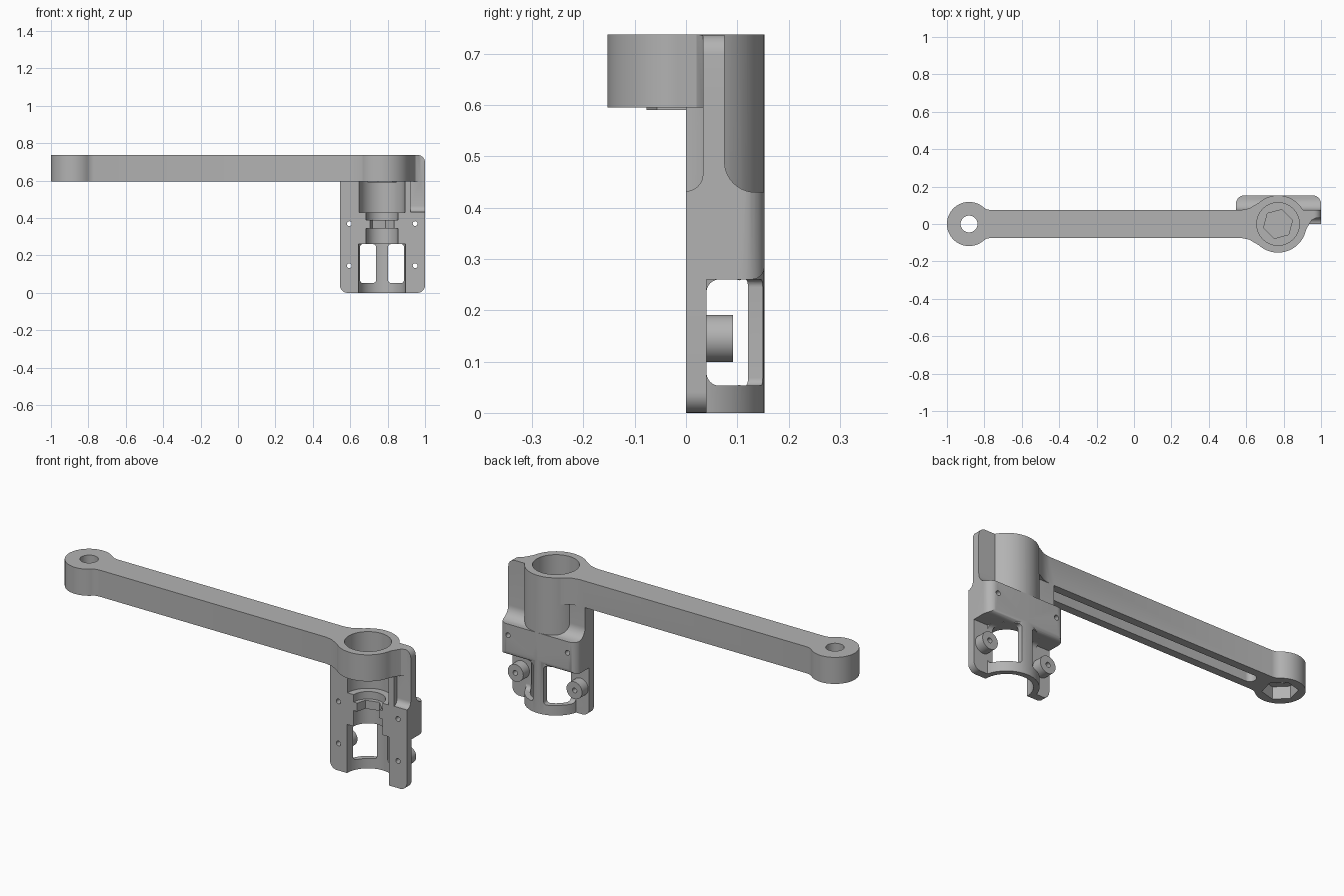
import bpy, bmesh, math

cube = bpy.data.objects.get("Cube")
if cube:
    bpy.data.objects.remove(cube)

CX = 0.77          # axis of the socket
END = -0.882       # axis of the far eye
LOW, TOP = 0.595, 0.737


def arc(cx, cy, r, a0=0, a1=360, n=64):
    full = a1 - a0 == 360
    steps = n if full else n + 1
    angles = [math.radians(a0 + (a1 - a0) * i / n) for i in range(steps)]
    return [(cx + r * math.cos(a), cy + r * math.sin(a)) for a in angles]


def rounded(x0, x1, y0, y1, r):
    corners = ((x1 - r, y1 - r), (x0 + r, y1 - r), (x0 + r, y0 + r), (x1 - r, y0 + r))
    out = []
    for i, (x, y) in enumerate(corners):
        out += arc(x, y, r, 90 * i, 90 * i + 90, 8)
    return out


def prism(name, outline, axis, a, b):
    """Extrude an outline along one axis from a to b."""
    place = {"x": lambda u, v, w: (w, u, v),
             "y": lambda u, v, w: (u, w, v),
             "z": lambda u, v, w: (u, v, w)}[axis]
    bm = bmesh.new()
    ends = [[bm.verts.new(place(u, v, w)) for u, v in outline] for w in (a, b)]
    bm.faces.new(ends[0])
    bm.faces.new(ends[1][::-1])
    n = len(outline)
    for i in range(n):
        j = (i + 1) % n
        bm.faces.new((ends[0][i], ends[1][i], ends[1][j], ends[0][j]))
    bmesh.ops.recalc_face_normals(bm, faces=bm.faces[:])
    mesh = bpy.data.meshes.new(name)
    bm.to_mesh(mesh)
    bm.free()
    ob = bpy.data.objects.new(name, mesh)
    bpy.context.collection.objects.link(ob)
    return ob


def box(name, x0, x1, y0, y1, z0, z1):
    return prism(name, [(x0, y0), (x1, y0), (x1, y1), (x0, y1)], "z", z0, z1)


def cylinder(name, x, r, z0, z1, sides=64, turn=0):
    return prism(name, arc(x, 0, r, turn, turn + 360, sides), "z", z0, z1)


def combine(target, operation, parts):
    """Apply a boolean with each part, then drop the part."""
    for part in parts:
        mod = target.modifiers.new("combine", "BOOLEAN")
        mod.operation, mod.solver, mod.object = operation, "EXACT", part
    bpy.context.view_layer.update()
    graph = bpy.context.evaluated_depsgraph_get()
    mesh = bpy.data.meshes.new_from_object(target.evaluated_get(graph))
    target.modifiers.clear()
    target.data = mesh
    for part in parts:
        bpy.data.objects.remove(part)
    return target


# Lower cage: half tube with side and back windows
body = prism("arm_with_clamp", arc(CX, 0, 0.153, 0, 180, 48), "z", 0, 0.3)
combine(body, "DIFFERENCE", [
    prism("side_window", rounded(0.04, 0.12, 0.053, 0.26, 0.025), "x", 0.4, 1.2),
    prism("back_window_1", rounded(0.65, 0.738, 0.053, 0.26, 0.015), "y", 0.06, 0.3),
    prism("back_window_2", rounded(0.802, 0.89, 0.053, 0.26, 0.015), "y", 0.06, 0.3),
])

# Thick middle block blending into the upper flanges
back = arc(0.135, 0.49, 0.06, 270, 180, 10) + [(0.075, TOP)]
foot = arc(0.128, 0.285, 0.025, 270, 360, 6)
front = [(0.033, TOP)] + arc(0, 0.465, 0.033, 0, -90, 8)[:-1]
right_block = prism("right_block", [(0, 0.26)] + foot + [(0.153, 0.43)] + back
                    + front + [(0, 0.432)], "x", CX, 1.0)
left_block = prism("left_block", [(0, 0.26)] + foot + [(0.153, 0.43)] + back[:-1]
                   + [(0.075, 0.62), (0, 0.62)], "x", 0.545, CX + 0.01)
# Corner web beside the socket
web = prism("web", [(0.85, -0.12), (0.895, -0.085), (0.925, -0.02), (0.95, 0.02), (0.975, 0.033),
                    (1.0, 0.034), (1.0, 0.074), (0.85, 0.074)], "z", LOW, TOP)
block = combine(right_block, "UNION", [left_block, web])
flange = box("flange", 0.545, 1.0, 0, 0.04, 0, 0.3)
combine(block, "UNION", [flange])
combine(block, "INTERSECT", [
    prism("face_outline", rounded(0.545, 1.0, 0, TOP, 0.04), "y", -0.4, 0.4),
    prism("plan_outline", rounded(0.545, 1.0, -0.4, 0.153, 0.045), "z", -0.1, 0.9),
])

# Screw seats behind the lower flange
seats = [prism("screw_seat", arc(x, 0.145, 0.046, n=32), "y", 0.01, 0.092)
         for x in (0.597, 0.945)]

# Arm with an eye at each end
parts = [block] + seats + [
    prism("socket_tube", arc(CX, 0, 0.153, 0, 180, 48), "z", 0.3, TOP),
    cylinder("socket_eye", CX, 0.153, LOW, TOP),
    cylinder("far_eye", END, 0.118, LOW, TOP),
    box("bar", END, CX, -0.075, 0.075, LOW, TOP),
    prism("socket_blend", [(0.575, -0.075), (0.615, -0.083), (0.665, -0.112), (CX, -0.11),
                           (CX, 0.11), (0.665, 0.112), (0.615, 0.083), (0.575, 0.075)],
          "z", LOW, TOP),
    prism("eye_blend", [(-0.77, 0.075), (-0.79, 0.079), (-0.812, 0.094), (END, 0.09),
                        (END, -0.09), (-0.812, -0.094), (-0.79, -0.079), (-0.77, -0.075)],
          "z", LOW, TOP),
]
combine(body, "UNION", parts)

# Stepped bore, hexagon pockets, underside groove and screw holes
cutters = [
    cylinder("cage_bore", CX, 0.125, -0.1, 0.26),
    cylinder("lower_step", CX, 0.085, 0.25, 0.345),
    cylinder("neck", CX, 0.072, 0.34, 0.395, 6, 15),
    cylinder("upper_step", CX, 0.085, 0.39, 0.435),
    cylinder("recess", CX, 0.122, 0.43, LOW),
    cylinder("socket_floor_hole", CX, 0.08, 0.59, 0.63, 6, 15),
    cylinder("socket_bore", CX, 0.114, 0.615, 0.8),
    cylinder("far_hole", END, 0.045, 0.5, 0.8, 32),
    cylinder("far_pocket", END, 0.085, 0.5, 0.66, 6, 15),
    prism("groove", rounded(-0.73, 0.535, -0.032, 0.032, 0.03), "z", 0.5, 0.66),
]
cutters += [prism("screw_hole", arc(x, z, 0.013, n=20), "y", -0.1, 0.3)
            for x in (0.595, 0.947) for z in (0.145, 0.37)]
combine(body, "DIFFERENCE", cutters)

# Plain grey finish
grey = bpy.data.materials.new("plain_grey")
grey.use_nodes = True
colour = (0.45, 0.45, 0.45, 1)
grey.diffuse_color = colour
grey.node_tree.nodes["Principled BSDF"].inputs["Base Color"].default_value = colour
body.data.materials.clear()
body.data.materials.append(grey)
for face in body.data.polygons:
    face.material_index = 0

bpy.ops.object.select_all(action="DESELECT")
body.select_set(True)
bpy.context.view_layer.objects.active = body
bpy.ops.object.shade_smooth_by_angle(angle=math.radians(30))
